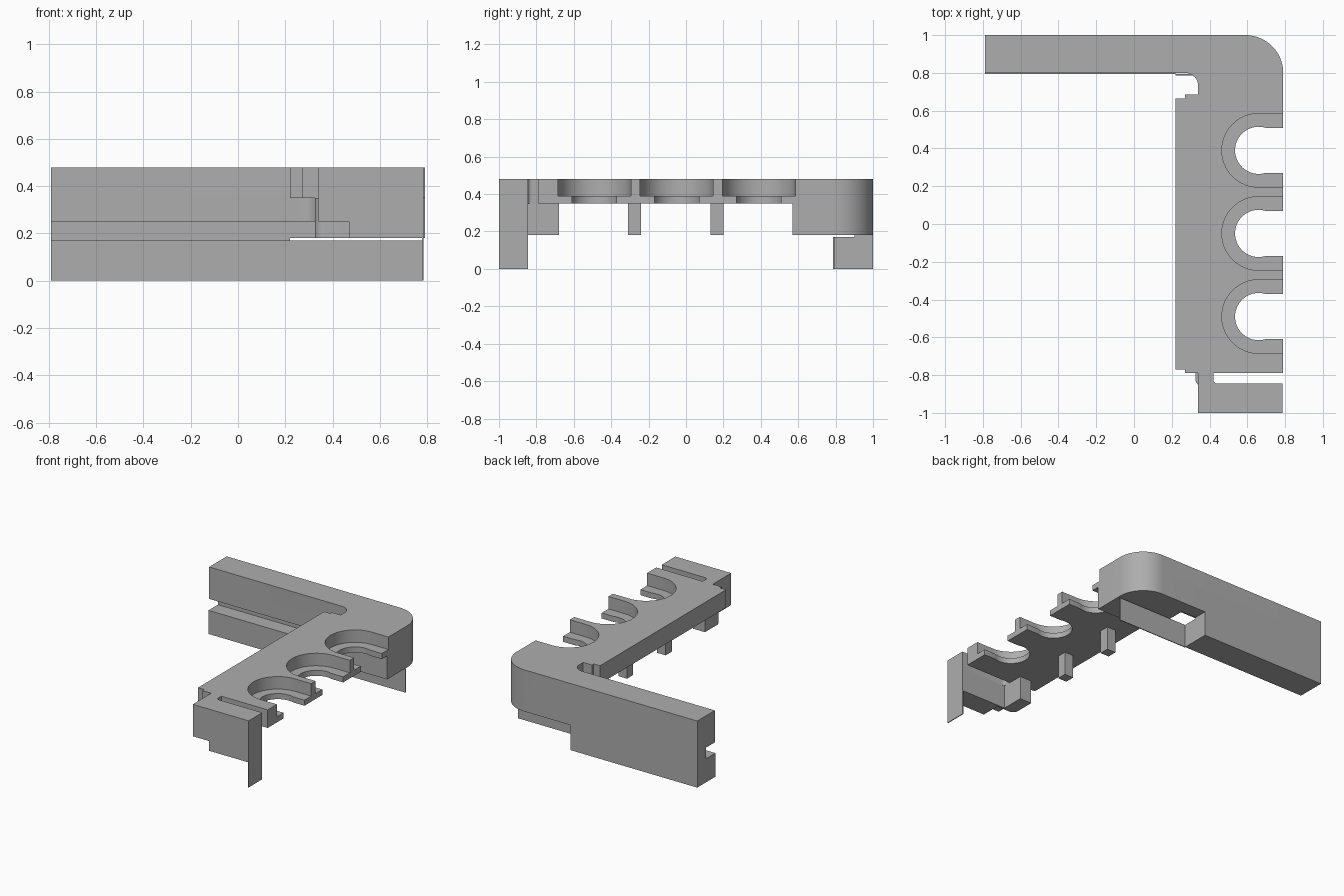
import bpy, bmesh
from math import sin, cos, radians

cube = bpy.data.objects.get("Cube")
if cube:
    bpy.data.objects.remove(cube, do_unlink=True)

grey = bpy.data.materials.new("plain grey")
grey.use_nodes = True
tone = (0.42, 0.42, 0.42, 1)
grey.diffuse_color = tone
grey.node_tree.nodes["Principled BSDF"].inputs["Base Color"].default_value = tone


def arc(cx, cy, r, start, end, n=12):
    """Points along an arc, angles in degrees."""
    angles = [radians(start + (end - start) * i / n) for i in range(n + 1)]
    return [(cx + r * cos(a), cy + r * sin(a)) for a in angles]


def prism(name, outline, z0, z1):
    """Extrude a flat outline from z0 up to z1."""
    bm = bmesh.new()
    face = bm.faces.new([bm.verts.new((x, y, z0)) for x, y in outline])
    top = bmesh.ops.extrude_face_region(bm, geom=[face])["geom"]
    verts = [v for v in top if isinstance(v, bmesh.types.BMVert)]
    bmesh.ops.translate(bm, verts=verts, vec=(0, 0, z1 - z0))
    bmesh.ops.recalc_face_normals(bm, faces=bm.faces)
    mesh = bpy.data.meshes.new(name)
    bm.to_mesh(mesh)
    bm.free()
    mesh.materials.append(grey)
    obj = bpy.data.objects.new(name, mesh)
    bpy.context.collection.objects.link(obj)
    return obj


def block(name, x0, x1, y0, y1, z0, z1):
    return prism(name, [(x0, y0), (x1, y0), (x1, y1), (x0, y1)], z0, z1)


def cut(target, cutter):
    """Subtract a cutter and remove it."""
    mod = target.modifiers.new("cut", 'BOOLEAN')
    mod.operation = 'DIFFERENCE'
    mod.solver = 'EXACT'
    mod.object = cutter
    cutter.hide_render = True
    bpy.context.view_layer.objects.active = target
    bpy.ops.object.modifier_apply(modifier=mod.name)
    bpy.data.objects.remove(cutter, do_unlink=True)


L, R = -0.79, 0.79          # ends in x
SIDE = 0.785                # side of the front bracket
UNDER, TOP = 0.35, 0.48     # deck thickness
inner_corner = arc(0.27, 0.73, 0.07, 90, 0, 8)
outer_corner = arc(0.59, 0.8, 0.2, 0, 90, 16)

# Deck, arm top and front bracket top in one outline
deck_outline = (
    [(L, 0.8)] + inner_corner
    + [(0.34, 0.685), (0.27, 0.685), (0.27, 0.665), (0.22, 0.665),
       (0.22, -0.77), (0.27, -0.77), (0.27, -0.79), (0.34, -0.79),
       (0.34, -1), (SIDE, -1), (SIDE, -0.845)]
    + arc(0.44, -0.825, 0.02, 270, 180, 4)
    + [(0.42, -0.79), (R, -0.79)] + outer_corner + [(L, 1)])
deck = prism("deck", deck_outline, UNDER, TOP)

# Three stepped scallops open to the side
for cy in (0.39, -0.05, -0.49):
    wide = arc(0.66, cy, 0.195, 90, 270, 32) + [(0.9, cy - 0.195), (0.9, cy + 0.195)]
    narrow = arc(0.66, cy, 0.125, 72, 288, 32) + [(0.9, cy - 0.119), (0.9, cy + 0.119)]
    cut(deck, prism("wide_cutter", wide, 0.39, 0.6))
    cut(deck, prism("narrow_cutter", narrow, 0.2, 0.5))

# Corner block below the deck, with the groove running into it
corner_tail = [(0.34, 0.57), (R, 0.57)] + outer_corner
prism("corner_block", [(0.22, 0.8)] + inner_corner + corner_tail + [(0.22, 1)], 0.25, UNDER)
prism("corner_base", [(0.22, 0.9), (0.34, 0.9)] + corner_tail + [(0.22, 1)], 0.18, 0.25)

# Back arm: upper wall, groove back, lower wall and thin panel
block("arm_wall", L, 0.22, 0.8, 1, 0.25, UNDER)
block("groove_back", L, 0.22, 0.9, 1, 0.17, 0.25)
block("lower_wall", L, 0.22, 0.793, 1, 0, 0.17)
block("thin_back_panel", 0.22, SIDE, 0.787, 0.793, 0, 0.17)

# Front bracket with raised corner, its leg and thin side plate
block("front_bracket", 0.34, SIDE, -1, -0.845, 0.25, UNDER)
block("bracket_base", 0.47, SIDE, -1, -0.845, 0.18, 0.25)
leg = ([(0.42, -0.68), (0.325, -0.68)] + arc(0.365, -0.82, 0.04, 180, 270, 6)
       + [(0.47, -0.86), (0.47, -0.845), (0.42, -0.845)])
prism("front_leg", leg, 0.18, UNDER)
block("thin_side_plate", SIDE - 0.006, SIDE, -1, -0.845, 0, 0.18)

# Two pegs under the deck
for name, y in (("front_peg", -0.31), ("back_peg", 0.13)):
    block(name, 0.33, 0.4, y, y + 0.07, 0.18, UNDER)

# Smooth the curved walls, keep edges sharp
bpy.ops.object.select_all(action='DESELECT')
for obj in bpy.context.collection.objects:
    if obj.type == 'MESH':
        obj.select_set(True)
bpy.context.view_layer.objects.active = deck
bpy.ops.object.shade_smooth_by_angle(angle=radians(30))
